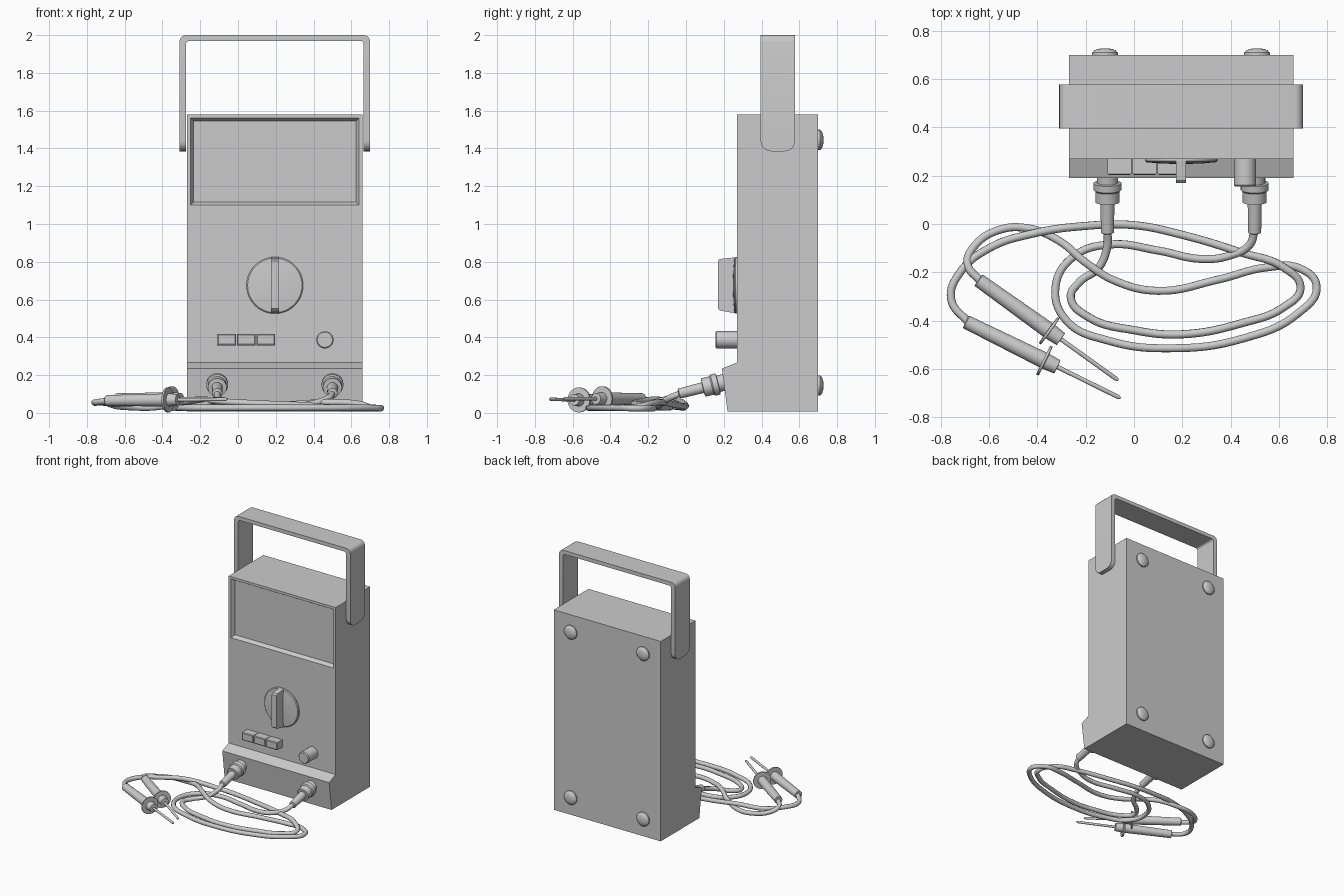
import bpy, bmesh, math
from mathutils import Vector

if "Cube" in bpy.data.objects:
    bpy.data.objects.remove(bpy.data.objects["Cube"])


def finish(name, bm, smooth=True):
    bmesh.ops.recalc_face_normals(bm, faces=bm.faces)
    me = bpy.data.meshes.new(name)
    bm.to_mesh(me)
    bm.free()
    ob = bpy.data.objects.new(name, me)
    bpy.context.collection.objects.link(ob)
    bpy.ops.object.select_all(action='DESELECT')
    ob.select_set(True)
    bpy.context.view_layer.objects.active = ob
    if smooth:
        bpy.ops.object.shade_smooth_by_angle(angle=math.radians(35))
    return ob


def extrude(points, offset):
    """Closed outline pushed along an offset into a solid."""
    bm = bmesh.new()
    face = bm.faces.new([bm.verts.new(p) for p in points])
    ext = bmesh.ops.extrude_face_region(bm, geom=[face], use_keep_orig=True)
    moved = [v for v in ext['geom'] if isinstance(v, bmesh.types.BMVert)]
    bmesh.ops.translate(bm, verts=moved, vec=offset)
    bmesh.ops.recalc_face_normals(bm, faces=bm.faces)
    return bm


def lathe(name, origin, direction, profile, sides=24):
    """Round part: profile is (distance along direction, radius)."""
    bm = bmesh.new()
    rot = Vector(direction).to_track_quat('Z', 'Y')
    rings = []
    for d, r in profile:
        rings.append([bm.verts.new(Vector(origin) + rot @ Vector((
            r * math.cos(math.tau * i / sides), r * math.sin(math.tau * i / sides), d)))
            for i in range(sides)])
    for a, b in zip(rings, rings[1:]):
        for i in range(sides):
            j = (i + 1) % sides
            bm.faces.new((a[i], a[j], b[j], b[i]))
    bm.faces.new(rings[0])
    bm.faces.new(rings[-1])
    return finish(name, bm)


def cable(name, points):
    cu = bpy.data.curves.new(name, 'CURVE')
    cu.dimensions = '3D'
    cu.bevel_depth = 0.017
    cu.bevel_resolution = 3
    cu.resolution_u = 8
    cu.use_fill_caps = True
    sp = cu.splines.new('BEZIER')
    sp.bezier_points.add(len(points) - 1)
    for bp, p in zip(sp.bezier_points, points):
        bp.co = p
        bp.handle_left_type = bp.handle_right_type = 'AUTO'
    ob = bpy.data.objects.new(name, cu)
    bpy.context.collection.objects.link(ob)
    bpy.ops.object.select_all(action='DESELECT')
    ob.select_set(True)
    bpy.context.view_layer.objects.active = ob
    bpy.ops.object.convert(target='MESH')


# Case with front lip; the upper front panel is inset into a recessed screen
L, R = -0.27, 0.66
prof = [(0.27, 1.58), (0.70, 1.58), (0.70, 0.008), (0.22, 0.008),
        (0.19, 0.235), (0.27, 0.267), (0.27, 1.08)]
bm = extrude([(L, y, z) for y, z in prof], (R - L, 0, 0))
bm.faces.ensure_lookup_table()
panel = [f for f in bm.faces if f.normal.y < -0.99 and f.calc_center_median().z > 1.2]
bmesh.ops.inset_region(bm, faces=panel, thickness=0.028)
bmesh.ops.inset_region(bm, faces=panel, thickness=0.018, depth=-0.022)
bmesh.ops.inset_region(bm, faces=panel, thickness=0.004, depth=-0.008)
finish("case", bm, False)

# Carry handle
ho, hi, top, low = (-0.31, 0.70), (-0.275, 0.665), 2.0, 1.385
outline = [(ho[0], low), (ho[0], top), (ho[1], top), (ho[1], low),
           (hi[1], low), (hi[1], 1.97), (hi[0], 1.97), (hi[0], low)]
bm = extrude([(x, 0.395, z) for x, z in outline], (0, 0.182, 0))


def bevel_where(test, width, segments=5):
    edges = [e for e in bm.edges if test(e.verts[0].co, e.verts[1].co)]
    bmesh.ops.bevel(bm, geom=edges, offset=width, segments=segments,
                    profile=0.5, affect='EDGES')


def at(z):
    return lambda a, b: abs(a.z - z) < 1e-4 and abs(b.z - z) < 1e-4


bevel_where(lambda a, b: at(low)(a, b) and abs(a.x - b.x) > 0.01, 0.055)
bevel_where(lambda a, b: at(top)(a, b) and abs(a.y - b.y) > 0.1, 0.035)
bevel_where(lambda a, b: at(1.97)(a, b) and abs(a.y - b.y) > 0.1, 0.018)
finish("carry_handle", bm)

# Rear feet
for i, x in enumerate((-0.12, 0.51)):
    for j, z in enumerate((0.145, 1.445)):
        lathe(f"rear_foot_{i}{j}", (x, 0.69, z), (0, 1, 0),
              [(0, 0.054), (0.02, 0.054), (0.029, 0.045), (0.035, 0.03), (0.038, 0.012)])

# Selector dial with grip bar
lathe("dial_disc", (0.195, 0.28, 0.675), (0, -1, 0),
      [(0, 0.15), (0.018, 0.15), (0.024, 0.144), (0.029, 0.09), (0.031, 0.03)], 48)
grip = [(0.275, 0.525), (0.18, 0.542), (0.17, 0.552),
        (0.17, 0.805), (0.18, 0.815), (0.275, 0.825)]
finish("dial_grip", extrude([(0.174, y, z) for y, z in grip], (0.042, 0, 0)), False)

# Push buttons
for i in range(3):
    x, w = -0.11 + i * 0.104, 0.099
    bm = extrude([(x, 0.28, 0.358), (x + w, 0.28, 0.358),
                  (x + w, 0.28, 0.418), (x, 0.28, 0.418)], (0, -0.072, 0))
    front = [f for f in bm.faces if f.normal.y < -0.9]
    bmesh.ops.inset_region(bm, faces=front, thickness=0.008, depth=0.004)
    finish(f"push_button_{i}", bm, False)

# Small knob
lathe("adjust_knob", (0.46, 0.28, 0.387), (0, -1, 0),
      [(0, 0.046), (0.118, 0.046), (0.125, 0.040)])

# Plugs in the lip
for side, x in (("left", -0.11), ("right", 0.50)):
    lathe(f"{side}_plug", (x, 0.215, 0.165), (0, -1, -0.25),
          [(0, 0.044), (0.045, 0.044), (0.047, 0.058), (0.075, 0.058), (0.082, 0.050),
           (0.128, 0.050), (0.13, 0.029), (0.258, 0.027), (0.262, 0.02)])

# Test leads
cable("left_lead", [
    (-0.11, -0.02, 0.106), (-0.112, -0.10, 0.075), (-0.15, -0.185, 0.05),
    (-0.225, -0.24, 0.035), (-0.262, -0.305, 0.03), (-0.19, -0.385, 0.028),
    (0, -0.44, 0.027), (0.2, -0.457, 0.027), (0.45, -0.41, 0.027), (0.62, -0.345, 0.027),
    (0.69, -0.265, 0.03), (0.62, -0.18, 0.05), (0.45, -0.12, 0.055), (0.2, -0.045, 0.04),
    (0, -0.005, 0.035), (-0.2, -0.008, 0.045), (-0.42, -0.04, 0.06), (-0.6, -0.1, 0.05),
    (-0.72, -0.2, 0.055), (-0.758, -0.31, 0.055), (-0.68, -0.415, 0.065)])
cable("right_lead", [
    (0.50, -0.02, 0.106), (0.48, -0.085, 0.08), (0.40, -0.13, 0.05), (0.28, -0.145, 0.035),
    (0.1, -0.11, 0.03), (-0.1, -0.085, 0.03), (-0.25, -0.135, 0.03), (-0.325, -0.26, 0.027),
    (-0.28, -0.40, 0.027), (-0.1, -0.485, 0.027), (0.15, -0.515, 0.027),
    (0.45, -0.475, 0.027), (0.68, -0.37, 0.027), (0.757, -0.26, 0.025),
    (0.69, -0.185, 0.025), (0.55, -0.18, 0.025), (0.35, -0.23, 0.04), (0.1, -0.277, 0.05),
    (-0.08, -0.235, 0.06), (-0.2, -0.16, 0.07), (-0.31, -0.07, 0.055), (-0.44, -0.018, 0.03),
    (-0.56, -0.025, 0.03), (-0.66, -0.09, 0.04), (-0.69, -0.165, 0.06), (-0.63, -0.243, 0.07)])

# Probes: body, guard collar, needle
for side, a, b in (("right", (-0.645, -0.232, 0.075), (-0.065, -0.648, 0.075)),
                   ("left", (-0.697, -0.405, 0.065), (-0.055, -0.722, 0.072))):
    a, b = Vector(a), Vector(b)
    n = (b - a).length
    g = n - 0.355
    lathe(f"{side}_probe", a, b - a,
          [(0, 0.026), (0.004, 0.029), (g - 0.004, 0.034), (g - 0.003, 0.066),
           (g + 0.008, 0.066), (g + 0.009, 0.034), (g + 0.062, 0.030),
           (g + 0.063, 0.009), (n - 0.012, 0.009), (n, 0.004)])
